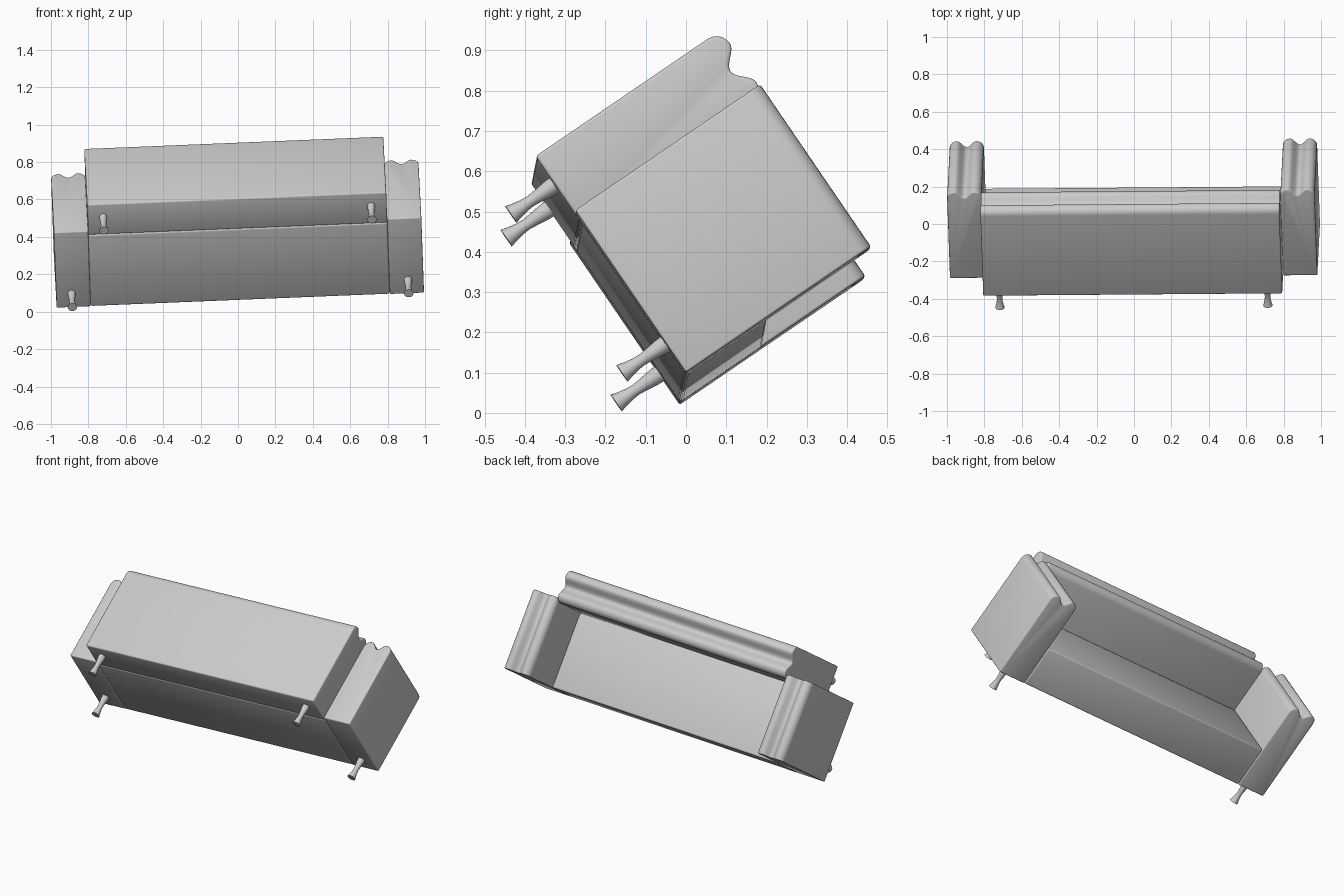
import bpy, bmesh, math
from mathutils import Matrix, Vector

if "Cube" in bpy.data.objects:
    bpy.data.objects.remove(bpy.data.objects["Cube"], do_unlink=True)

# Single upholstery colour
grey = bpy.data.materials.new("light_grey")
grey.use_nodes = True
COLOUR = (0.6, 0.6, 0.6, 1)
grey.diffuse_color = COLOUR
grey.node_tree.nodes["Principled BSDF"].inputs["Base Color"].default_value = COLOUR

# Tilted resting pose: x = length, y = seat front, z = seat up
ax = Vector((1, 0.008, 0.041)).normalized()
az = Vector((0, 0.826, 0.564))
az = (az - ax * az.dot(ax)).normalized()
ay = az.cross(ax)
POSE = Matrix((ax, ay, az)).transposed().to_4x4()
POSE.translation = (0.0125, -0.008, 0.06)

HALF, INNER, DEPTH = 0.983, 0.80, 0.488
BACK, BACK_FRONT = 0.66, 0.463
SEAT_TOP, TOP = 0.25, 0.557


def finish(name, bm):
    bmesh.ops.recalc_face_normals(bm, faces=bm.faces[:])
    mesh = bpy.data.meshes.new(name)
    bm.to_mesh(mesh)
    bm.free()
    mesh.materials.append(grey)
    ob = bpy.data.objects.new(name, mesh)
    bpy.context.collection.objects.link(ob)
    ob.matrix_world = POSE
    bpy.ops.object.select_all(action='DESELECT')
    ob.select_set(True)
    bpy.context.view_layer.objects.active = ob
    bpy.ops.object.shade_smooth_by_angle(angle=math.radians(40))
    return ob


def prism(name, points, direction, bevel):
    """Extrude a closed outline and round its sharp edges."""
    bm = bmesh.new()
    face = bm.faces.new([bm.verts.new(p) for p in points])
    new = bmesh.ops.extrude_face_region(bm, geom=[face])["geom"]
    bmesh.ops.translate(bm, vec=direction,
                        verts=[v for v in new if isinstance(v, bmesh.types.BMVert)])
    bmesh.ops.recalc_face_normals(bm, faces=bm.faces[:])
    sharp = [e for e in bm.edges if e.calc_face_angle(0) > math.radians(50)]
    bmesh.ops.bevel(bm, geom=sharp, offset=bevel, segments=3,
                    profile=0.5, affect='EDGES', clamp_overlap=True)
    return finish(name, bm)


def double_roll(width, r=0.04, dip=0.038, steps=6, waves=20):
    """Outline with rounded shoulders and a groove between two rolls."""
    pts = [(0, 0)]
    for i in range(steps):
        a = math.pi / 2 * i / steps
        pts.append((r - r * math.cos(a), TOP - r + r * math.sin(a)))
    for i in range(waves + 1):
        t = i / waves
        pts.append((r + (width - 2 * r) * t,
                    TOP - dip / 2 * (1 - math.cos(2 * math.pi * t))))
    for i in range(1, steps + 1):
        a = math.pi / 2 * (1 - i / steps)
        pts.append((width - r + r * math.cos(a), TOP - r + r * math.sin(a)))
    pts.append((width, 0))
    return pts


# Arms
for side, label in ((1, "left"), (-1, "right")):
    outline = [(side * (INNER + w), 0, h) for w, h in double_roll(HALF - INNER)]
    prism(label + "_arm", outline, (0, -DEPTH, 0), 0.006)

# Backrest
outline = [(-INNER, -BACK + w, h) for w, h in double_roll(BACK - BACK_FRONT)]
prism("backrest", outline, (2 * INNER, 0, 0), 0.008)

# Seat
outline = [(-INNER, y, z) for y, z in ((0, 0), (0, SEAT_TOP),
                                      (-BACK_FRONT, SEAT_TOP), (-BACK_FRONT, 0))]
prism("seat", outline, (2 * INNER, 0, 0), 0.01)


# Turned legs
def leg(name, x, y, sides=20):
    profile = ((0.022, 0.01), (0.021, -0.015), (0.017, -0.045), (0.0145, -0.07),
               (0.016, -0.09), (0.021, -0.115), (0.025, -0.13))
    bm = bmesh.new()
    rings = []
    for r, z in profile:
        angles = [2 * math.pi * i / sides for i in range(sides)]
        rings.append([bm.verts.new((x + r * math.cos(a), y + r * math.sin(a), z))
                      for a in angles])
    for lower, upper in zip(rings, rings[1:]):
        for i in range(sides):
            j = (i + 1) % sides
            bm.faces.new((lower[i], lower[j], upper[j], upper[i]))
    bm.faces.new(rings[0])
    bm.faces.new(rings[-1])
    finish(name, bm)


for side, label in ((1, "left"), (-1, "right")):
    leg("front_" + label + "_leg", side * 0.9, -0.09)
    leg("back_" + label + "_leg", side * 0.717, -0.577)
